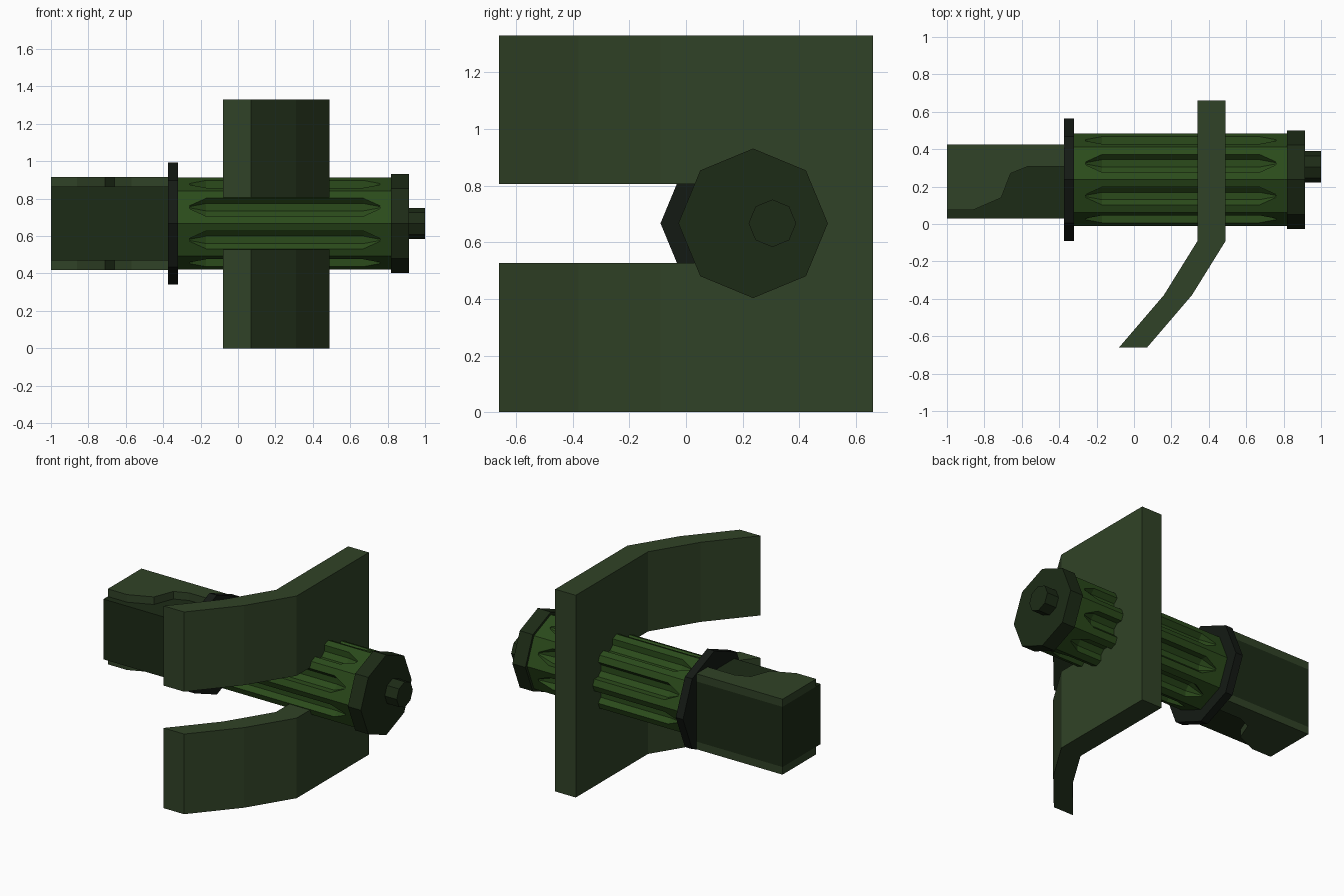
import bpy, bmesh
from math import cos, sin, pi

if "Cube" in bpy.data.objects:
    bpy.data.objects.remove(bpy.data.objects["Cube"])


def material(name, rgb):
    m = bpy.data.materials.new(name)
    m.diffuse_color = (*rgb, 1)
    m.use_nodes = True
    m.node_tree.nodes["Principled BSDF"].inputs["Base Color"].default_value = m.diffuse_color
    return m


PLATE = material("plate_green", (0.030, 0.055, 0.020))
BARREL = material("barrel_green", (0.024, 0.070, 0.011))
DARK = material("dark_green", (0.012, 0.024, 0.008))
BLACK = material("ring_black", (0.007, 0.010, 0.007))


def finish(bm, name, mat):
    bmesh.ops.recalc_face_normals(bm, faces=bm.faces[:])
    me = bpy.data.meshes.new(name)
    bm.to_mesh(me)
    bm.free()
    ob = bpy.data.objects.new(name, me)
    bpy.context.collection.objects.link(ob)
    if mat:
        me.materials.append(mat)
    return ob


def prism(name, pts, z0, z1, mat=None):
    """Extrude an xy outline from z0 to z1."""
    bm = bmesh.new()
    face = bm.faces.new([bm.verts.new((x, y, z0)) for x, y in pts])
    ext = bmesh.ops.extrude_face_region(bm, geom=[face])["geom"]
    for v in ext:
        if isinstance(v, bmesh.types.BMVert):
            v.co.z = z1
    return finish(bm, name, mat)


def box(name, x0, x1, y0, y1, z0, z1, mat=None):
    return prism(name, [(x0, y0), (x1, y0), (x1, y1), (x0, y1)], z0, z1, mat)


def add_turned(bm, sections, cy, cz, n=8, phase=0.0):
    """Turned solid along x from (x, radius) sections."""
    rings = [[bm.verts.new((x, cy + r * cos(phase + 2 * pi * i / n),
                            cz + r * sin(phase + 2 * pi * i / n)))
              for i in range(n)] for x, r in sections]
    for a, b in zip(rings, rings[1:]):
        for i in range(n):
            j = (i + 1) % n
            bm.faces.new((a[i], a[j], b[j], b[i]))
    bm.faces.new(rings[0])
    bm.faces.new(rings[-1])


def turned(name, sections, cy, cz, mat):
    bm = bmesh.new()
    add_turned(bm, sections, cy, cz)
    return finish(bm, name, mat)


def cut(target, cutter):
    mod = target.modifiers.new("cut", "BOOLEAN")
    mod.operation = "DIFFERENCE"
    mod.solver = "EXACT"
    mod.object = cutter
    cutter.hide_render = True
    cutter.hide_set(True)


CY, CZ = 0.237, 0.667

# bent shield plate with an open slot at the front
shield = prism("shield_plate",
               [(0.34, 0.66), (0.34, -0.09), (0.16, -0.38), (-0.08, -0.66),
                (0.07, -0.66), (0.31, -0.38), (0.49, -0.09), (0.49, 0.66)],
               0, 1.33, PLATE)
cut(shield, box("slot_cutter", -0.4, 0.8, -0.9, 0.08, 0.527, 0.806))

# octagonal barrel with one taper-ended groove in each face
barrel = turned("barrel", [(-0.33, 0.247), (0.83, 0.247)], CY, CZ, BARREL)
bm = bmesh.new()
apothem = 0.247 * cos(pi / 8)
for k in range(8):
    a = pi / 8 + k * pi / 4
    add_turned(bm, [(-0.26, 0.008), (-0.17, 0.052), (0.67, 0.052), (0.76, 0.008)],
               CY + apothem * cos(a), CZ + apothem * sin(a), 8, a)
cut(barrel, finish(bm, "groove_cutter", None))

# collar, end cap and offset knob
turned("collar_ring", [(-0.373, 0.327), (-0.32, 0.327)], CY, CZ, BLACK)
turned("end_cap", [(0.818, 0.264), (0.913, 0.264)], CY, CZ, DARK)
turned("end_knob", [(0.90, 0.084), (1.0, 0.084)], 0.305, CZ, DARK)

# rear housing: dark core between two shaped cover plates
box("housing_core", -1, -0.36, 0.03, 0.425, 0.469, 0.865, DARK)
cover = [(-1, 0.425), (-1, 0.075), (-0.86, 0.075), (-0.71, 0.14),
         (-0.66, 0.27), (-0.57, 0.307), (-0.36, 0.307), (-0.36, 0.425)]
for name, z0, z1 in (("upper_cover", 0.865, 0.915), ("lower_cover", 0.419, 0.469)):
    prism(name, cover, z0, z1, PLATE)
